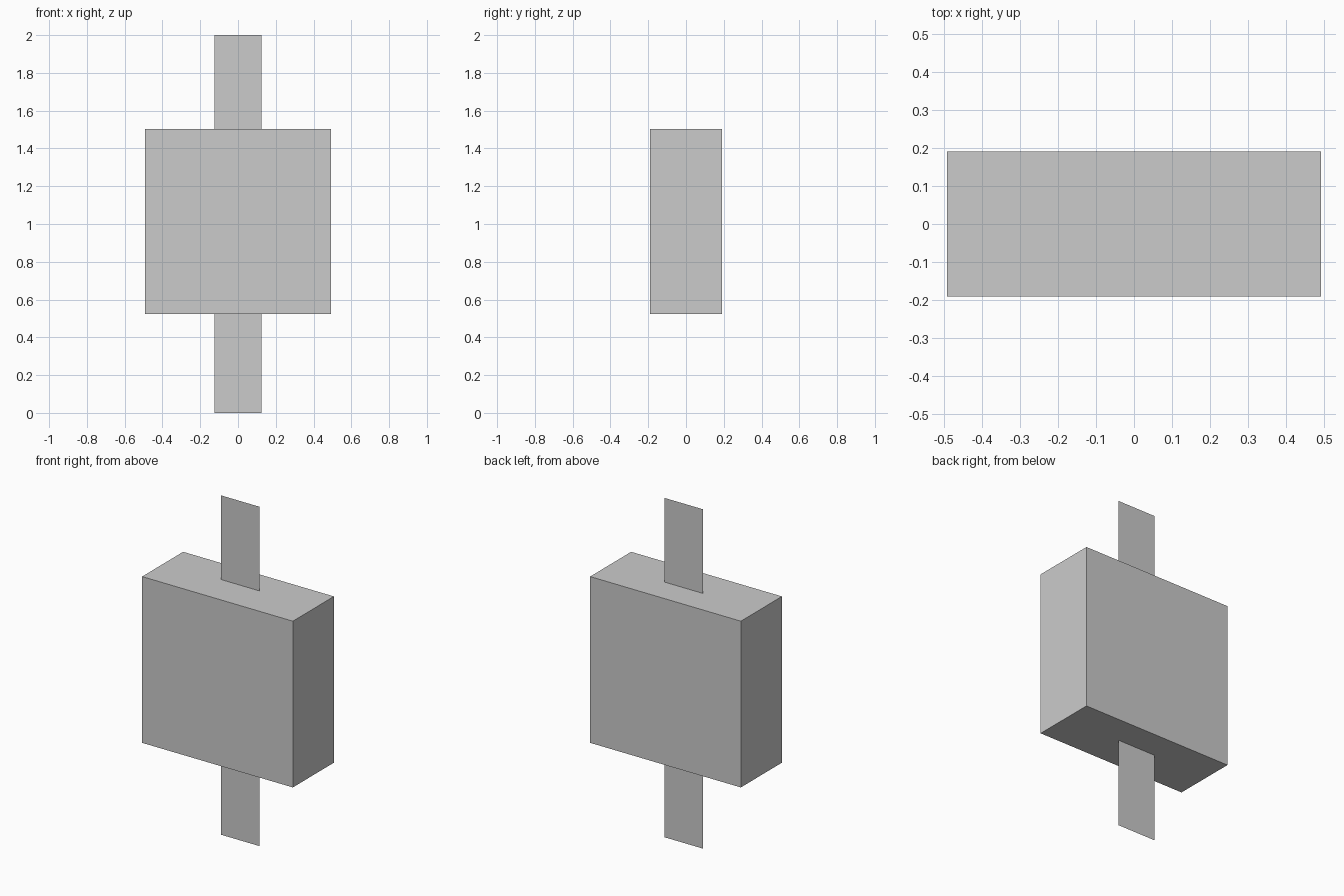
import bpy
import bmesh
from mathutils import Matrix

if "Cube" in bpy.data.objects:
    bpy.data.objects.remove(bpy.data.objects["Cube"])


def add_object(name, bm):
    mesh = bpy.data.meshes.new(name)
    bm.to_mesh(mesh)
    bm.free()
    obj = bpy.data.objects.new(name, mesh)
    bpy.context.collection.objects.link(obj)
    return obj


# Closed rectangular body
bm = bmesh.new()
bmesh.ops.create_cube(
    bm, size=1.0,
    matrix=Matrix.Translation((0, 0, 1.014)) @ Matrix.Diagonal((0.983, 0.382, 0.98, 1)))
add_object("body", bm)

# Single flat strap running vertically through the body, slightly behind centre
bm = bmesh.new()
corners = [(-0.125, 0), (0.125, 0), (0.125, 2), (-0.125, 2)]
bm.faces.new([bm.verts.new((x, 0.02, z)) for x, z in corners])
add_object("strap", bm)
